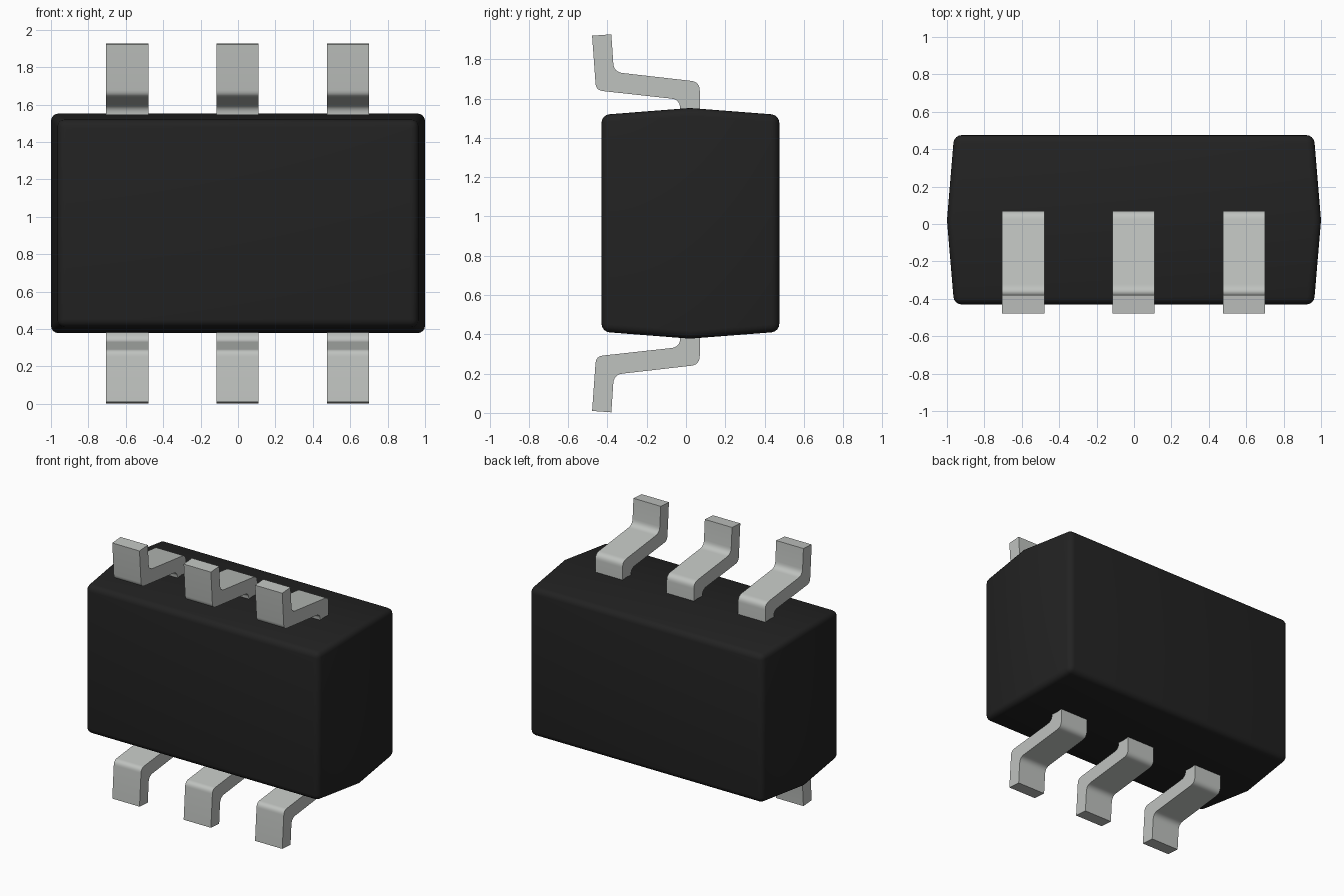
import bpy, bmesh, math
from mathutils import Vector

if "Cube" in bpy.data.objects:
    bpy.data.objects.remove(bpy.data.objects["Cube"], do_unlink=True)

MID_Z = 0.965          # height of the body centre
LEAD_WIDTH = 0.225
LEAD_X = {"right": -0.592, "middle": -0.002, "left": 0.588}


def make_material(name, rgb):
    mat = bpy.data.materials.new(name)
    mat.use_nodes = True
    mat.diffuse_color = (*rgb, 1)
    bsdf = mat.node_tree.nodes["Principled BSDF"]
    bsdf.inputs["Base Color"].default_value = (*rgb, 1)
    bsdf.inputs["Roughness"].default_value = 0.6
    return mat


def make_object(name, bm, mat):
    bmesh.ops.recalc_face_normals(bm, faces=bm.faces)
    mesh = bpy.data.meshes.new(name)
    bm.to_mesh(mesh)
    bm.free()
    mesh.materials.append(mat)
    obj = bpy.data.objects.new(name, mesh)
    bpy.context.collection.objects.link(obj)
    bpy.ops.object.select_all(action='DESELECT')
    obj.select_set(True)
    bpy.context.view_layer.objects.active = obj
    bpy.ops.object.shade_smooth_by_angle(angle=math.radians(35))
    return obj


def round_corners(points, steps=6):
    """Replace each (y, z, radius) corner by a smooth curve."""
    out = []
    for i, (y, z, r) in enumerate(points):
        p = Vector((y, z))
        if r == 0:
            out.append(p)
            continue
        a = p + (Vector(points[i - 1][:2]) - p).normalized() * r
        b = p + (Vector(points[(i + 1) % len(points)][:2]) - p).normalized() * r
        for k in range(steps + 1):
            t = k / steps
            out.append(a * (1 - t) ** 2 + p * 2 * t * (1 - t) + b * t * t)
    return out


black = make_material("black plastic", (0.016, 0.016, 0.016))
metal = make_material("grey metal", (0.52, 0.54, 0.52))

# Body: three rectangles along y, widest at the parting line, edges rounded
bm = bmesh.new()
rings = []
for y, hx, hz in [(-0.43, 0.962, 0.552), (0.02, 1.0, 0.587), (0.475, 0.962, 0.552)]:
    rings.append([bm.verts.new((sx * hx, y, MID_Z + sz * hz))
                  for sx, sz in [(-1, -1), (1, -1), (1, 1), (-1, 1)]])
for a, b in zip(rings, rings[1:]):
    for i in range(4):
        j = (i + 1) % 4
        bm.faces.new((a[i], a[j], b[j], b[i]))
bm.faces.new(rings[0])
bm.faces.new(rings[-1])
bmesh.ops.recalc_face_normals(bm, faces=bm.faces)
sharp = [e for e in bm.edges if e.calc_face_angle() > math.radians(40)]
bmesh.ops.bevel(bm, geom=sharp, offset=0.04, offset_type='OFFSET',
                segments=4, profile=0.5, affect='EDGES')
make_object("body", bm, black)

# Leads: bent strip profile in (y, z, corner radius), starting inside the body
profile = round_corners([
    (0.07, 1.50, 0), (0.07, 1.685, 0.045), (-0.367, 1.735, 0.045),
    (-0.38, 1.927, 0), (-0.478, 1.920, 0), (-0.458, 1.642, 0.035),
    (-0.03, 1.595, 0.045), (-0.03, 1.50, 0)])

for row, flip in (("top", 1), ("bottom", -1)):
    for side, x in LEAD_X.items():
        bm = bmesh.new()
        face = bm.faces.new([
            bm.verts.new((x - LEAD_WIDTH / 2, p.x, MID_Z + flip * (p.y - MID_Z)))
            for p in profile])
        ext = bmesh.ops.extrude_face_region(bm, geom=[face], use_keep_orig=True)
        bmesh.ops.translate(
            bm, vec=(LEAD_WIDTH, 0, 0),
            verts=[g for g in ext["geom"] if isinstance(g, bmesh.types.BMVert)])
        make_object(f"{row}_{side}_lead", bm, metal)
